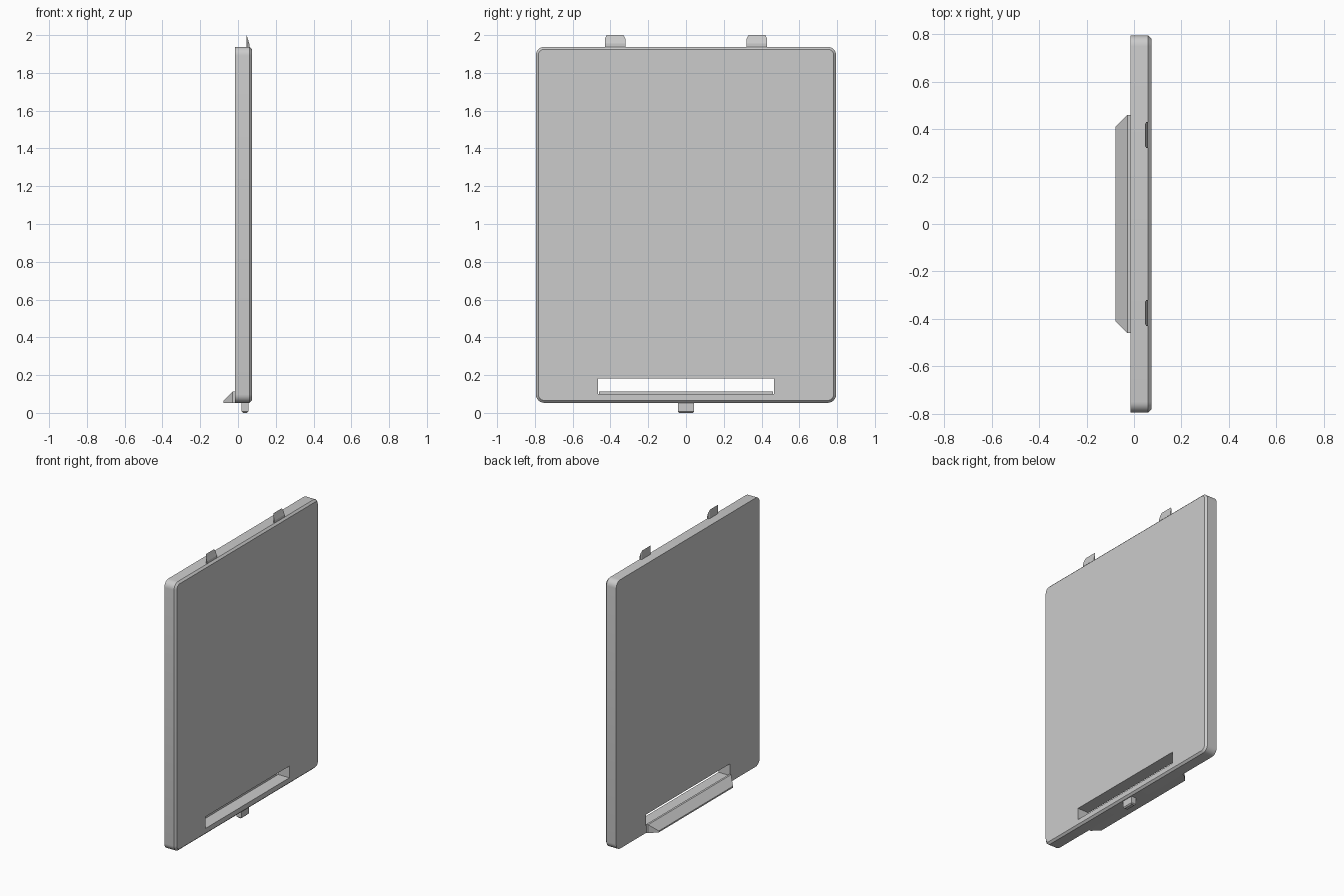
import bpy, bmesh
from mathutils import Vector
from math import sin, cos, pi

if "Cube" in bpy.data.objects:
    bpy.data.objects.remove(bpy.data.objects["Cube"])

grey = bpy.data.materials.new("plain grey")
grey.use_nodes = True
grey.diffuse_color = (0.6, 0.6, 0.6, 1)
grey.node_tree.nodes["Principled BSDF"].inputs["Base Color"].default_value = (0.6, 0.6, 0.6, 1)


def make_object(name, bm):
    bmesh.ops.recalc_face_normals(bm, faces=bm.faces)
    mesh = bpy.data.meshes.new(name)
    bm.to_mesh(mesh)
    bm.free()
    mesh.materials.append(grey)
    obj = bpy.data.objects.new(name, mesh)
    bpy.context.collection.objects.link(obj)
    return obj


def loft(name, rings):
    """Skin matching rings of points and cap both ends."""
    bm = bmesh.new()
    loops = [[bm.verts.new(p) for p in ring] for ring in rings]
    n = len(loops[0])
    for a, b in zip(loops, loops[1:]):
        for i in range(n):
            j = (i + 1) % n
            bm.faces.new((a[i], a[j], b[j], b[i]))
    bm.faces.new(loops[0])
    bm.faces.new(loops[-1])
    return make_object(name, bm)


def rounded_ring(x, half_y, z0, z1, radius, steps=6):
    ring = []
    corners = ((1, z1, 0), (-1, z1, 1), (-1, z0, 2), (1, z0, 3))
    for side, z, quarter in corners:
        cy = side * (half_y - radius)
        cz = z - radius if z == z1 else z + radius
        for k in range(steps + 1):
            a = (quarter + k / steps) * pi / 2
            ring.append((x, cy + radius * cos(a), cz + radius * sin(a)))
    return ring


def rect_ring(x, y0, y1, z0, z1):
    return [(x, y0, z0), (x, y1, z0), (x, y1, z1), (x, y0, z1)]


# Rounded panel with a chamfer around the +x face
panel = loft("panel", [
    rounded_ring(-0.015, 0.795, 0.053, 1.938, 0.045),
    rounded_ring(0.06, 0.795, 0.053, 1.938, 0.045),
    rounded_ring(0.073, 0.782, 0.066, 1.925, 0.032)])

# Slot cut right through the panel
cutter = loft("slot_cutter", [rect_ring(-0.1, -0.465, 0.465, 0.1, 0.182),
                              rect_ring(0.2, -0.465, 0.465, 0.1, 0.182)])
cutter.hide_render = True
cutter.hide_set(True)
cut = panel.modifiers.new("slot", 'BOOLEAN')
cut.object = cutter
cut.solver = 'EXACT'
bpy.context.view_layer.objects.active = panel
panel.select_set(True)
bpy.ops.object.modifier_apply(modifier="slot")
bpy.ops.object.shade_smooth_by_angle(angle=0.5)
bpy.data.objects.remove(cutter)

# Sloping finger ledge with mitred ends below the slot
loft("finger_ledge", [
    rect_ring(-0.014, -0.46, 0.46, 0.053, 0.112),
    rect_ring(-0.028, -0.46, 0.46, 0.053, 0.112),
    rect_ring(-0.077, -0.411, 0.411, 0.053, 0.063)])

# Wedge-shaped hooks on the top edge
for name, y in (("top_hook_rear", 0.375), ("top_hook_front", -0.375)):
    loft(name, [
        [(0.046, y - 0.045, z0), (0.046, y + 0.045, z0),
         (0.046, y + 0.045, z1), (0.046, y - 0.045, z1)]
        if wide == 0 else
        [(x, y - 0.055, z0), (x, y + 0.055, z0),
         (x, y + 0.055, z1 - 0.02), (x, y - 0.055, z1 - 0.02)]
        for x, wide, z0, z1 in ((0.046, 0, 1.92, 2.0), (0.052, 1, 1.92, 2.0),
                                (0.06, 1, 1.92, 1.975))])

# Small latch under the bottom edge, chamfered on its edges
bm = bmesh.new()
bmesh.ops.create_cube(bm, size=1)
for v in bm.verts:
    v.co = Vector((0.037, 0, 0.031)) + v.co * Vector((0.036, 0.084, 0.062))
edges = [e for e in bm.edges if all(v.co.z < 0.01 for v in e.verts)]
bmesh.ops.bevel(bm, geom=edges, offset=0.007, segments=1, affect='EDGES')
make_object("bottom_latch", bm)
